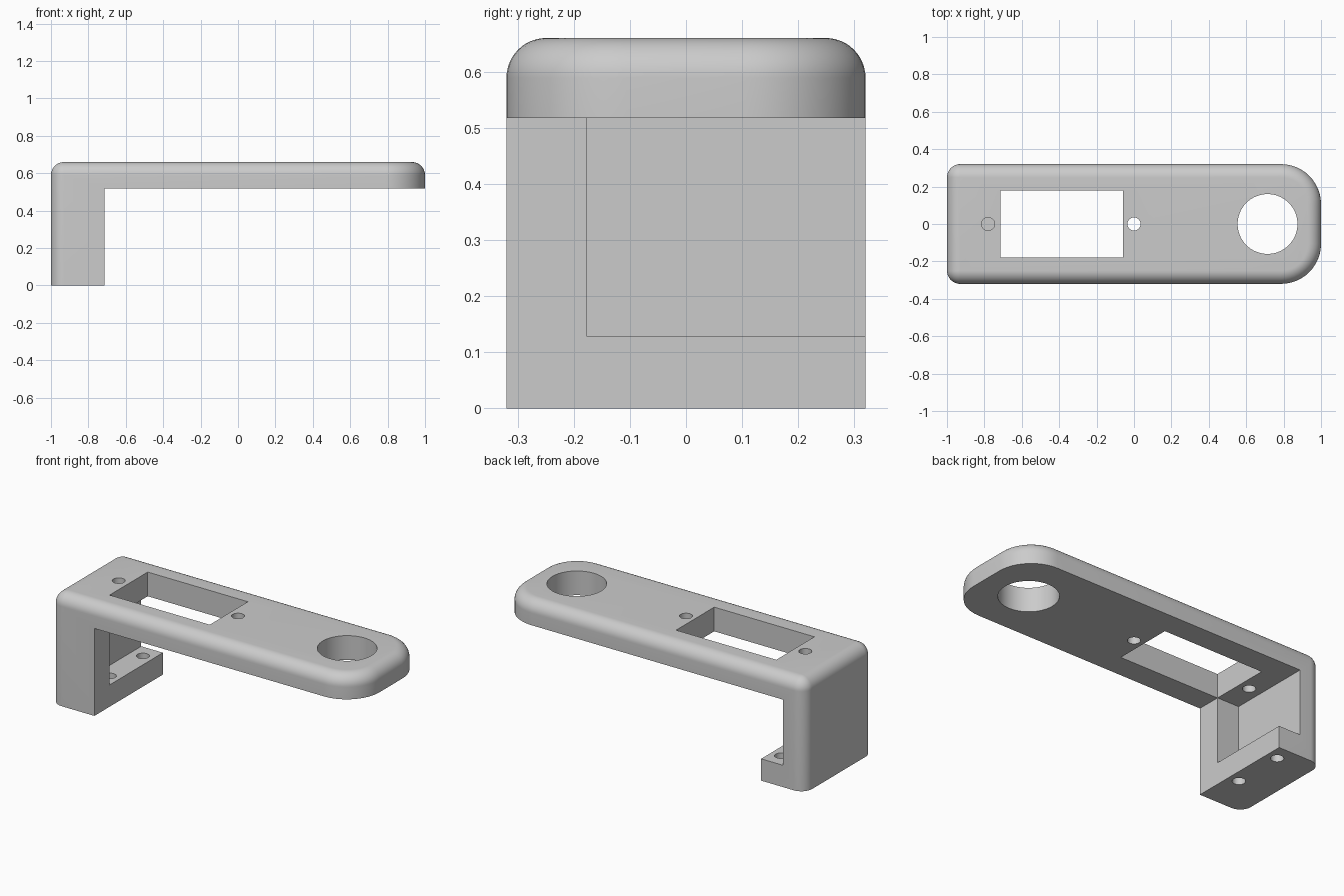
import bpy, bmesh
from math import pi, cos, sin, radians

cube = bpy.data.objects.get("Cube")
if cube:
    bpy.data.objects.remove(cube, do_unlink=True)

W, H = 0.32, 0.66          # half width, full height
T = 0.143                  # wall thickness
PLATE = H - T              # underside of the arm
LEG = -0.715               # inner face of the leg
ROUND, NOSE = 0.071, 0.214 # edge round and nose corner radius
STEPS = 12

grey = bpy.data.materials.new("plain grey")
grey.use_nodes = True
colour = (0.6, 0.6, 0.6, 1)
grey.diffuse_color = colour
grey.node_tree.nodes["Principled BSDF"].inputs["Base Color"].default_value = colour


def outline(inset):
    """Rounded footprint, counter-clockwise, shrunk by inset."""
    pts = []
    for i, (sx, sy, r) in enumerate([(1, 1, NOSE), (-1, 1, ROUND), (-1, -1, ROUND), (1, -1, NOSE)]):
        for k in range(STEPS + 1):
            a = (i + k / STEPS) * pi / 2
            pts.append((sx * (1 - r) + (r - inset) * cos(a), sy * (W - r) + (r - inset) * sin(a)))
    return pts


def add_object(name, bm):
    mesh = bpy.data.meshes.new(name)
    bmesh.ops.recalc_face_normals(bm, faces=bm.faces)
    bm.to_mesh(mesh)
    bm.free()
    obj = bpy.data.objects.new(name, mesh)
    mesh.materials.append(grey)
    bpy.context.collection.objects.link(obj)
    return obj


# Solid body: footprint raised to full height with a rounded top edge
bm = bmesh.new()
levels = [(0, 0)]
for k in range(STEPS + 1):
    a = k / STEPS * pi / 2
    levels.append((ROUND * (1 - cos(a)), H - ROUND * (1 - sin(a))))
rings = [[bm.verts.new((x, y, z)) for x, y in outline(d)] for d, z in levels]
for low, high in zip(rings, rings[1:]):
    for i in range(len(low)):
        j = (i + 1) % len(low)
        bm.faces.new((low[i], low[j], high[j], high[i]))
bm.faces.new(rings[0][::-1])
bm.faces.new(rings[-1])
bmesh.ops.remove_doubles(bm, verts=bm.verts, dist=0.0001)
bracket = add_object("bracket", bm)


def cut(cutter):
    mod = bracket.modifiers.new("cut", 'BOOLEAN')
    mod.operation, mod.solver, mod.object = 'DIFFERENCE', 'EXACT', cutter
    cutter.hide_render = True
    bpy.ops.object.modifier_apply(modifier=mod.name)
    bpy.data.objects.remove(cutter, do_unlink=True)


def cut_box(name, x, y, z):
    bm = bmesh.new()
    bmesh.ops.create_cube(bm, size=1)
    for v in bm.verts:
        v.co = [lo if c < 0 else hi for c, (lo, hi) in zip(v.co, (x, y, z))]
    cut(add_object(name, bm))


def cut_hole(name, x, y, radius, z, depth, sides=32):
    bm = bmesh.new()
    bmesh.ops.create_cone(bm, cap_ends=True, segments=sides, radius1=radius, radius2=radius, depth=depth)
    bmesh.ops.translate(bm, verts=bm.verts, vec=(x, y, z))
    cut(add_object(name, bm))


bpy.ops.object.select_all(action='DESELECT')
bpy.context.view_layer.objects.active = bracket
bracket.select_set(True)

# Space under the arm, leg pocket open to the back, and window in the arm
cut_box("under_arm", (LEG, 2), (-1, 1), (-1, PLATE))
cut_box("leg_pocket", (-1 + T, 0), (-W + T, 1), (0.129, PLATE))
cut_box("arm_window", (LEG, -0.06), (-0.178, 0.178), (0.4, 1))

# Screw holes in the arm and foot, and the large nose hole
for x in (-0.78, 0):
    cut_hole("arm_screw_hole", x, 0, 0.035, H, 0.4)
for y in (-0.083, 0.226):
    cut_hole("foot_screw_hole", -0.78, y, 0.035, 0, 0.4)
cut_hole("nose_hole", 0.714, 0, 0.16, H, 0.5, 64)

bpy.ops.object.shade_smooth_by_angle(angle=radians(30))
